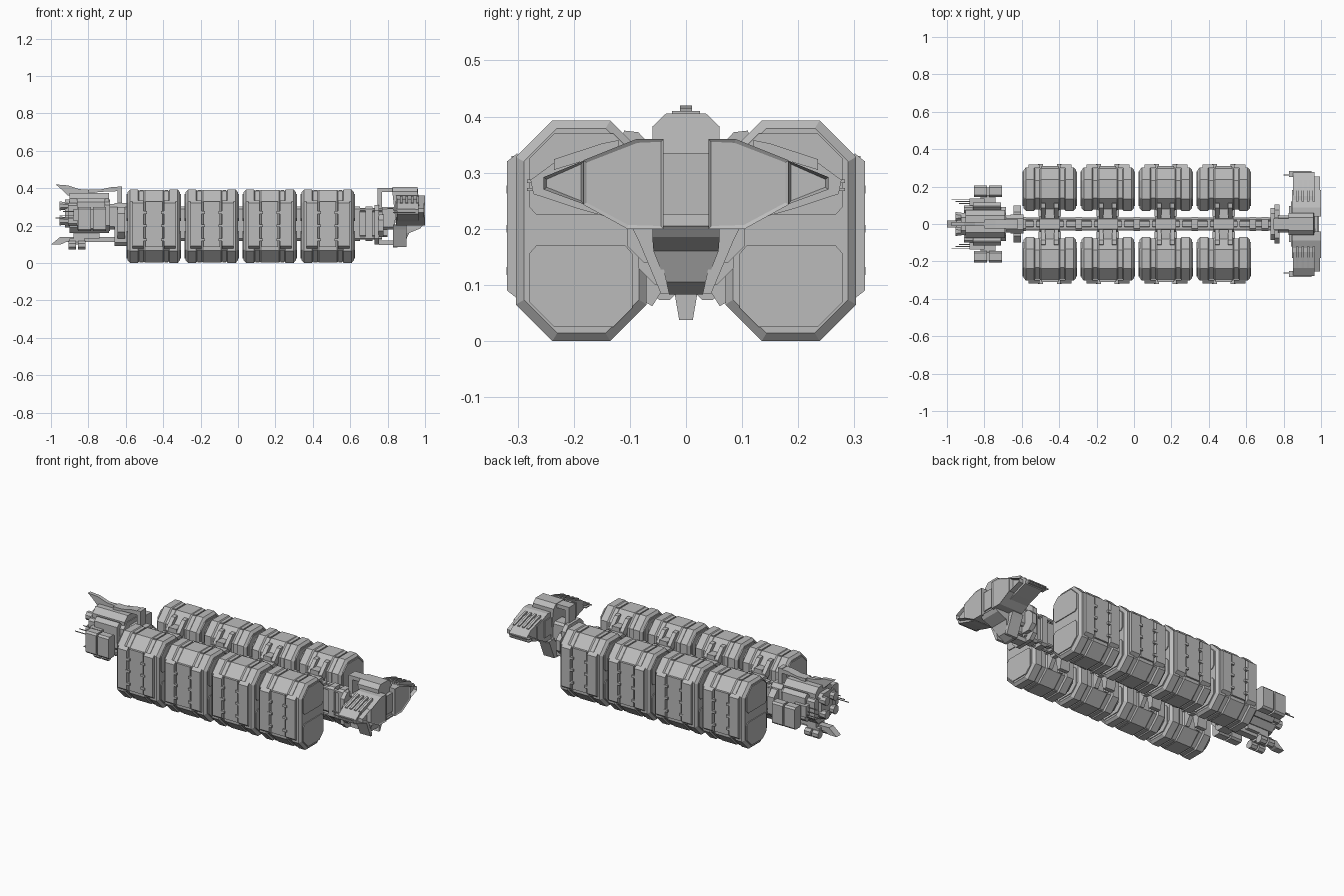
import bpy, bmesh, math
from mathutils import Matrix

cube = bpy.data.objects.get("Cube")
if cube:
    bpy.data.objects.remove(cube)

grey = bpy.data.materials.new("hull grey")
grey.use_nodes = True
COLOUR = (0.5, 0.5, 0.5, 1)
grey.diffuse_color = COLOUR
grey.node_tree.nodes["Principled BSDF"].inputs["Base Color"].default_value = COLOUR


def loft(name, rings, recess=None):
    """Skin a list of equal-length rings, with an optional sunken last cap."""
    bm = bmesh.new()
    vs = [[bm.verts.new(p) for p in r] for r in rings]
    n = len(rings[0])
    for a, b in zip(vs, vs[1:]):
        for i in range(n):
            j = (i + 1) % n
            bm.faces.new((a[i], a[j], b[j], b[i]))
    bm.faces.new(vs[0])
    cap = bm.faces.new(vs[-1])
    bmesh.ops.recalc_face_normals(bm, faces=bm.faces)
    if recess:
        bmesh.ops.inset_region(bm, faces=[cap], thickness=recess[0])
        bmesh.ops.translate(bm, verts=cap.verts, vec=-cap.normal * recess[1])
    me = bpy.data.meshes.new(name)
    bm.to_mesh(me)
    bm.free()
    me.materials.append(grey)
    ob = bpy.data.objects.new(name, me)
    bpy.context.scene.collection.objects.link(ob)
    return ob


def along_x(name, pts, x0, x1, s=1, recess=None):
    """Extrude a (y, z) profile along x; s mirrors it in y."""
    return loft(name, [[(x, s * y, z) for y, z in pts] for x in (x0, x1)], recess)


def along_y(name, pts, y0, y1):
    return loft(name, [[(x, y, z) for x, z in pts] for y in (y0, y1)])


def octagon(y0, y1, z0, z1, c):
    return [(y0 + c, z0), (y1 - c, z0), (y1, z0 + c), (y1, z1 - c),
            (y1 - c, z1), (y0 + c, z1), (y0, z1 - c), (y0, z0 + c)]


def block(name, x0, x1, y0, y1, z0, z1, s=1, c=0.0):
    pts = octagon(y0, y1, z0, z1, c) if c else [(y0, z0), (y1, z0), (y1, z1), (y0, z1)]
    return along_x(name, pts, x0, x1, s)


def rod(name, x0, x1, y, z, r0, r1=None, sides=8):
    r1 = r0 if r1 is None else r1
    ang = [2 * math.pi * (i + .5) / sides for i in range(sides)]
    return loft(name, [[(x, y + r * math.cos(a), z + r * math.sin(a)) for a in ang]
                       for x, r in ((x0, r0), (x1, r1))])


def hull(pts):
    """Complete a half profile with its mirror image across y = 0."""
    return pts + [(-y, z) for y, z in reversed(pts)]


def container(x, s):
    # Stepped octagonal shell
    steps = [(-.14, .014), (-.127, 0), (-.085, 0), (-.078, .007), (-.055, .007),
             (-.048, .002)]
    steps += [(-a, d) for a, d in reversed(steps)]
    loft("container", [[(x + a, s * y, z) for y, z in
         octagon(.07 + d, .303 - d, d, .393 - d, .065 - d * .4)] for a, d in steps])
    # Outer side: central door, rails and clips
    block("container_door", x - .045, x + .045, .295, .311, .085, .33, s)
    for e in (-1, 1):
        xa, xb = sorted((x + e * .055, x + e * .115))
        loft("side_panel", [[(xa, s * .3, .075), (xb, s * .3, .075), (xb, s * .3, .335), (xa, s * .3, .335)],
             [(xa, s * .319, .09), (xb, s * .319, .09), (xb, s * .319, .32), (xa, s * .319, .32)]])
        for z in (.125, .2, .27):
            block("clip", x + e * .05 - .013, x + e * .05 + .013, .3, .32, z - .007, z + .007, s)
        # Twin panels on each end cap
        for flip in (0, 1):
            pts = [(.13, .025), (.235, .025), (.28, .07), (.28, .155), (.267, .17),
                   (.108, .17), (.095, .155), (.095, .06)]
            if flip:
                pts = [(y, .395 - z) for y, z in pts]
            along_x("end_panel", pts, x + e * .138, x + e * .145, s)
    # Roof and floor straps
    for e in (-1, 1):
        for z in (.0015, .385):
            block("strap", x + e * .066 - .01, x + e * .066 + .01, .14, .23, z, z + .0065, s)


def clamp(x):
    # Collar around the spine with arms gripping the inner container edges
    block("spine_collar", x - .055, x + .055, -.042, .042, .11, .31, 1, .015)
    along_x("collar_keel", hull([(.025, .11), (.02, .083), (.012, .037)]), x - .03, x + .03)
    for s in (-1, 1):
        upper = [(.03, .25), (.07, .30), (.07, .33), (.115, .36), (.11, .375),
                 (.085, .372), (.03, .315)]
        for e in (-1, 1):
            along_x("upper_arm", upper, x + e * .035 - .012, x + e * .035 + .012, s)
            along_x("lower_arm", [(.03, .17), (.06, .17), (.092, .08), (.06, .062), (.03, .11)],
                    x + e * .035 - .012, x + e * .035 + .012, s)
        block("clamp_plate", x - .025, x + .025, .03, .085, .29, .335, s)
        block("clamp_socket", x - .06, x + .06, .04, .08, .15, .25, s)


BAYS = [-.45, -.14, .17, .48]
for bx in BAYS:
    clamp(bx)
    for side in (-1, 1):
        container(bx, side)

# Spine: core beam, corner pipes and joint rings
block("spine_beam", -.66, .80, -.022, .022, .14, .28, 1, .008)
for py in (-.026, .026):
    for pz in (.135, .285):
        rod("spine_pipe", -.64, .77, py, pz, .010, sides=6)
for jx in (-.595, -.295, .015, .325, .635, .70):
    block("spine_joint", jx - .018, jx + .018, -.037, .037, .118, .302, 1, .012)
for jx in (-.53, -.37, -.22, -.06, .09, .25, .40, .56):
    block("spine_rib", jx - .008, jx + .008, -.034, .034, .125, .295, 1, .01)

# Bulkheads at both ends of the spine
block("fore_bulkhead", .73, .755, -.085, .085, .10, .31, 1, .03)
block("fore_bulkhead_core", .75, .778, -.105, .105, .14, .26, 1, .03)
block("aft_bulkhead", -.645, -.605, -.10, .10, .13, .30, 1, .035)
block("aft_bulkhead_core", -.66, -.59, -.05, .05, .09, .32, 1, .02)

# Command head: frame, hull, nose
block("head_mast", .745, .77, -.03, .03, .29, .40)
block("head_roof_beam", .745, .85, -.03, .03, .38, .402)
block("head_floor_beam", .755, .86, -.025, .025, .095, .12)
block("head_neck", .77, .84, -.045, .045, .18, .30, 1, .012)
top = [(.06, .20), (.06, .382), (.036, .405)]
loft("head_hull", [[(x + (.02 if z < .25 else 0), y, z) for y, z in hull(top)] for x in (.825, .96)])
block("head_brow", .95, .985, -.042, .042, .225, .335)
loft("head_nose", [[(.83, -w, z), (xf, -w, z), (xf, w, z), (.83, w, z)] for z, xf, w in
     ((.083, .85, .03), (.105, .89, .036), (.16, .915, .058), (.185, .975, .06), (.205, .99, .06))])
for s in (-1, 1):
    along_x("nose_cheek", [(.055, .20), (.095, .20), (.085, .18), (.045, .085), (.03, .085)], .83, .90, s)
    # Side wings with a sunken window at the tip
    inner = [(.04, .20), (.105, .20), (.183, .243), (.183, .322), (.088, .36), (.04, .36)]
    along_x("wing_inner", inner, .845, 1.0, s, (.007, .004))
    tip = [(.183, .244), (.254, .270), (.254, .292), (.183, .321)]
    along_x("wing_tip", tip, .90, .995, s, (.007, .018))
    along_x("wing_rear", [(.10, .21), (.19, .235), (.272, .262), (.277, .287), (.235, .318),
                          (.15, .343), (.10, .345)], .85, .965, s)
    for i in range(4):
        fx = .865 + i * .03
        along_x("wing_slat", [(.12, .34), (.235, .305), (.235, .324), (.15, .352), (.12, .358)],
                fx, fx + .014, s)
    for z in (.27, .285):
        block("wing_spar", .83, .95, .25, .283, z - .003, z + .003, s)
    block("wing_aerial", .80, .87, .258, .264, .288, .294, s)
    block("wing_root", .84, .90, .03, .12, .23, .33, s)

# Drive section hull and upper frame
block("drive_hull", -.90, -.69, -.075, .075, .16, .375, 1, .03)
block("drive_rear", -.925, -.89, -.055, .055, .19, .34, 1, .02)
block("drive_neck", -.70, -.63, -.045, .045, .18, .315, 1, .015)
block("drive_collar", -.715, -.685, -.09, .09, .17, .34, 1, .03)
block("frame_post", -.645, -.62, -.025, .025, .29, .41)
along_y("frame_beam", [(-.80, .37), (-.74, .38), (-.62, .385), (-.62, .408), (-.68, .405), (-.74, .392), (-.80, .392)], -.025, .025)
along_y("tail_fin", [(-.975, .42), (-.91, .415), (-.85, .395), (-.78, .39), (-.78, .36), (-.91, .36), (-.945, .395)], -.011, .011)
for s in (-1, 1):
    # Side engine blocks, nozzles, aerials
    block("engine_mount", -.86, -.71, .07, .115, .18, .345, s, .02)
    block("engine_arm", -.82, -.74, .10, .16, .22, .27, s)
    for ex in (-.855, -.775):
        block("engine_pod", ex, ex + .07, .145, .205, .17, .30, s, .01)
    block("pod_link", -.80, -.76, .15, .195, .185, .285, s)
    for z in (.225, .305):
        rod("nozzle", -.955, -.89, s * .04, z, .026, .018)
    block("side_vent", -.91, -.86, .06, .10, .20, .32, s, .012)
    for i, z in enumerate((.24, .255, .275)):
        block("aerial", -.975 + i * .02, -.84, .128 - i * .01, .132 - i * .01, z - .002, z + .002, s)
    block("aerial_base", -.88, -.80, .10, .135, .225, .29, s)
    # Landing canisters under the boom
    for cx in (-.885, -.835):
        rod("canister", cx - .02, cx + .02, s * .038, .095, .024)
    block("canister_bracket", -.90, -.82, .0, .04, .10, .13, s)

# Lower boom with its wedge tail
along_y("lower_boom", [(-1.0, .098), (-.95, .14), (-.60, .138), (-.60, .112), (-.92, .112), (-.95, .098)], -.02, .02)
block("boom_saddle", -.88, -.74, -.04, .04, .13, .17)
